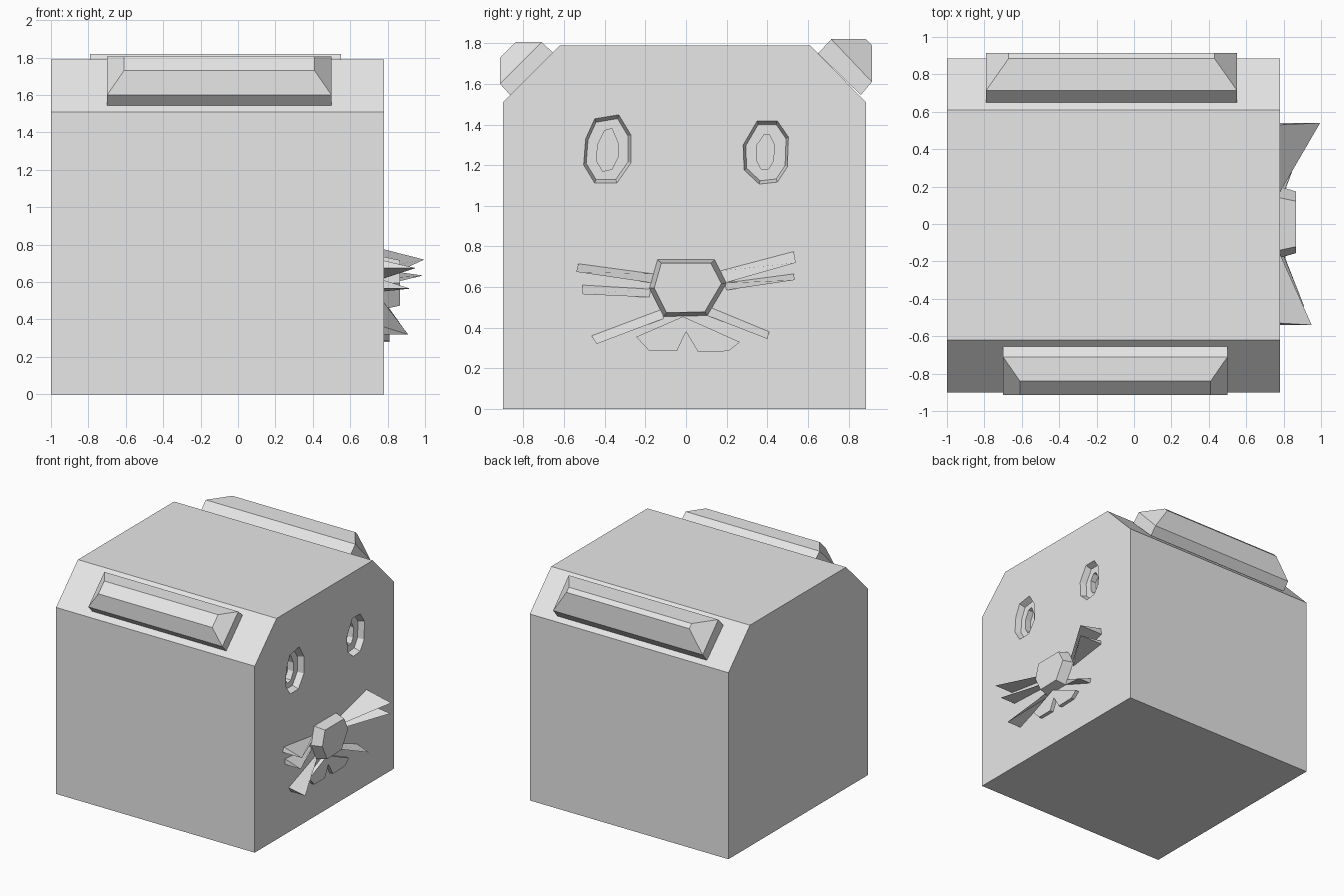
import bpy
import bmesh
from mathutils import Vector

cube = bpy.data.objects.get("Cube")
if cube:
    bpy.data.objects.remove(cube, do_unlink=True)

grey = bpy.data.materials.new("plain grey")
grey.use_nodes = True
grey.diffuse_color = (0.8, 0.8, 0.8, 1)
grey.node_tree.nodes["Principled BSDF"].inputs["Base Color"].default_value = (0.8, 0.8, 0.8, 1)

FACE = 0.78  # x of the face side of the body


def make(name, points, faces):
    bm = bmesh.new()
    verts = [bm.verts.new(p) for p in points]
    for f in faces:
        bm.faces.new([verts[i] for i in f])
    bmesh.ops.recalc_face_normals(bm, faces=bm.faces)
    mesh = bpy.data.meshes.new(name)
    bm.to_mesh(mesh)
    bm.free()
    mesh.materials.append(grey)
    obj = bpy.data.objects.new(name, mesh)
    bpy.context.collection.objects.link(obj)
    return obj


def loft(name, rings):
    """Closed solid through rings that have equal point counts."""
    n = len(rings[0])
    points = [p for ring in rings for p in ring]
    faces = [range(n), range(len(points) - n, len(points))]
    for k in range(len(rings) - 1):
        for i in range(n):
            j = (i + 1) % n
            faces.append((k * n + i, k * n + j, k * n + n + j, k * n + n + i))
    return make(name, points, faces)


def slab(name, outline, x0, x1, shrink=1.0):
    """Prism of a (y, z) outline along x, the second end scaled about its middle."""
    mid = sum((Vector(p) for p in outline), Vector((0, 0))) / len(outline)
    end = [mid + (Vector(p) - mid) * shrink for p in outline]
    return loft(name, [[(x0, y, z) for y, z in outline], [(x1, y, z) for y, z in end]])


# Body: block with both upper long edges bevelled
body = slab("body", [(-0.9, 0), (0.885, 0), (0.885, 1.51), (0.61, 1.79),
                     (-0.62, 1.79), (-0.9, 1.51)], -1, FACE)

# Eyes: tapered sockets with a deeper pupil, cut into the face
eyes = {
    "right": ([(-0.45, 1.43), (-0.33, 1.45), (-0.27, 1.35), (-0.27, 1.21),
               (-0.34, 1.11), (-0.45, 1.11), (-0.505, 1.20), (-0.495, 1.33)],
              [(-0.40, 1.37), (-0.365, 1.38), (-0.335, 1.31), (-0.335, 1.24),
               (-0.365, 1.18), (-0.41, 1.17), (-0.44, 1.22), (-0.435, 1.30)]),
    "left": ([(0.35, 1.42), (0.45, 1.42), (0.505, 1.34), (0.5, 1.19),
              (0.45, 1.115), (0.36, 1.105), (0.285, 1.175), (0.28, 1.30)],
             [(0.385, 1.35), (0.41, 1.35), (0.435, 1.30), (0.43, 1.22),
              (0.405, 1.18), (0.37, 1.18), (0.35, 1.22), (0.35, 1.30)]),
}
cutters = []
for side, (socket, pupil) in eyes.items():
    cutters.append(slab(side + "_socket_cutter", socket, FACE + 0.005, FACE - 0.05, 0.88))
    cutters.append(slab(side + "_pupil_cutter", pupil, FACE - 0.03, FACE - 0.1))
for cutter in cutters:
    cutter.hide_render = True
    mod = body.modifiers.new(cutter.name, "BOOLEAN")
    mod.operation = "DIFFERENCE"
    mod.solver = "EXACT"
    mod.object = cutter
bpy.context.view_layer.update()
result = bpy.data.meshes.new_from_object(body.evaluated_get(bpy.context.evaluated_depsgraph_get()))
body.modifiers.clear()
body.data = result
for cutter in cutters:
    bpy.data.objects.remove(cutter, do_unlink=True)


# Ears: slabs on the bevels that taper to a smaller top
def ear(name, x_base, x_top, base, rim, top):
    def ring(xs, edge):
        (ya, za), (yb, zb) = edge
        return [(xs[0], ya, za), (xs[1], ya, za), (xs[1], yb, zb), (xs[0], yb, zb)]
    loft(name, [ring(x_base, base), ring(x_base, rim), ring(x_top, top)])


ear("front_ear", (-0.7, 0.5), (-0.61, 0.41), [(-0.65, 1.75), (-0.86, 1.54)],
    [(-0.71, 1.805), (-0.915, 1.6)], [(-0.84, 1.805), (-0.915, 1.73)])
ear("back_ear", (-0.79, 0.55), (-0.67, 0.43), [(0.65, 1.75), (0.86, 1.545)],
    [(0.715, 1.82), (0.915, 1.61)], [(0.885, 1.82), (0.915, 1.79)])

# Nose: six-sided stud
slab("nose", [(-0.14, 0.735), (0.14, 0.735), (0.2, 0.62), (0.105, 0.46),
              (-0.11, 0.455), (-0.18, 0.595)], FACE, 0.865, 0.87)

# Mouth: thin notched plate
slab("mouth", [(-0.015, 0.455), (0.265, 0.33), (0.21, 0.285), (0.06, 0.28),
               (0, 0.38), (-0.045, 0.285), (-0.18, 0.285), (-0.245, 0.355)], FACE, 0.81)

# Whiskers: wedges that rise from the nose to a point over the outer lower corner
whiskers = {
    "left_upper": (0.995, [(0.17, 0.68), (0.53, 0.775), (0.54, 0.72), (0.19, 0.62)]),
    "left_middle": (0.99, [(0.19, 0.62), (0.53, 0.665), (0.535, 0.635), (0.2, 0.585)]),
    "left_lower": (0.89, [(0.12, 0.5), (0.41, 0.38), (0.4, 0.345), (0.105, 0.46)]),
    "right_upper": (0.95, [(-0.16, 0.665), (-0.53, 0.715), (-0.54, 0.675), (-0.165, 0.62)]),
    "right_middle": (0.92, [(-0.175, 0.59), (-0.51, 0.61), (-0.51, 0.565), (-0.18, 0.55)]),
    "right_lower": (0.91, [(-0.12, 0.49), (-0.465, 0.36), (-0.44, 0.32), (-0.11, 0.445)]),
}
for name, (height, quad) in whiskers.items():
    tip = (height, *quad[2])
    make(name + "_whisker", [(FACE, y, z) for y, z in quad] + [tip],
         [(0, 1, 2, 3), (0, 1, 4, 3), (1, 2, 4), (2, 3, 4)])
